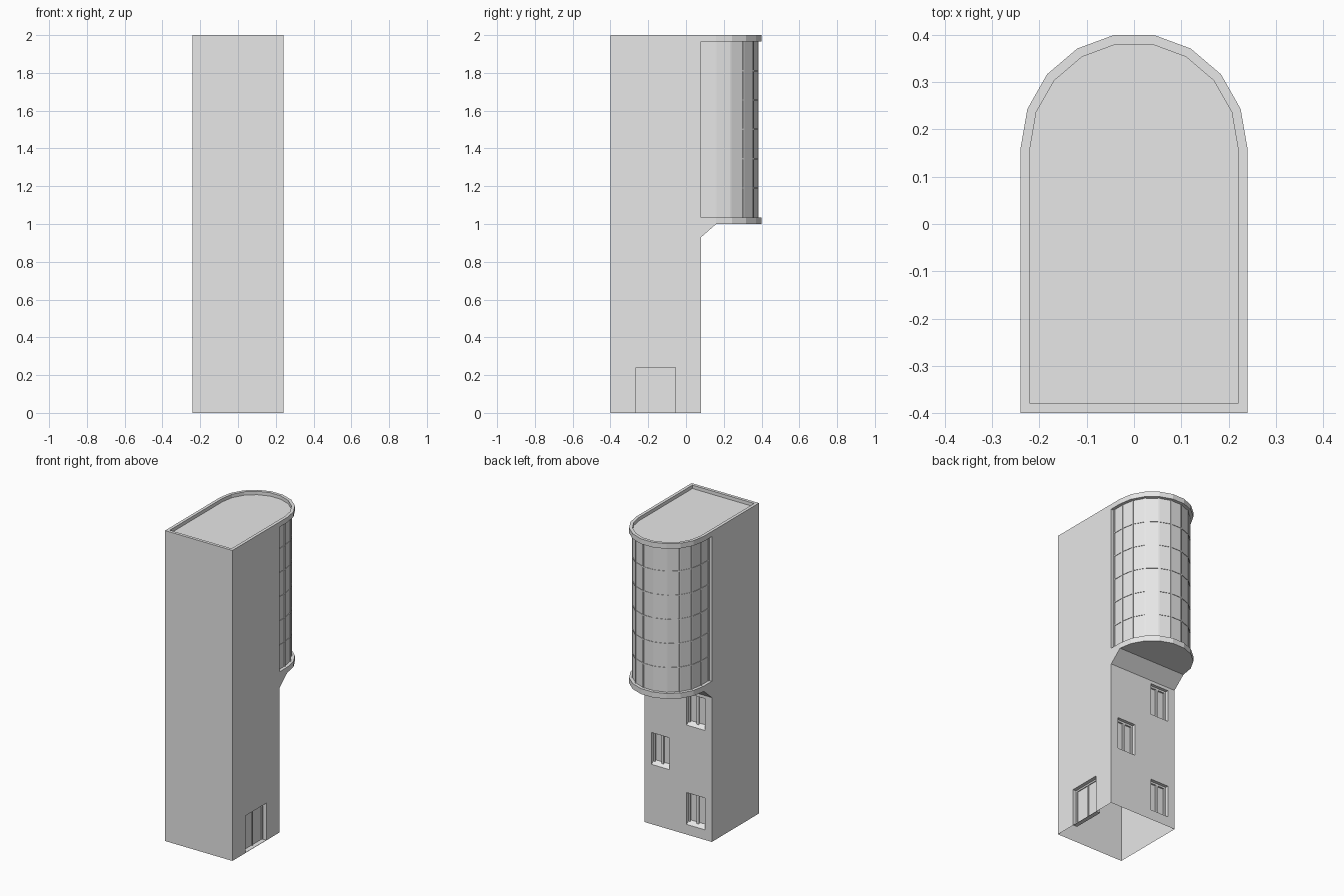
import bpy, bmesh, math
from mathutils import Matrix, Vector

if "Cube" in bpy.data.objects:
    bpy.data.objects.remove(bpy.data.objects["Cube"])

grey = bpy.data.materials.new("plain_grey")
grey.use_nodes = True
grey.diffuse_color = (0.8, 0.8, 0.8, 1)
grey.node_tree.nodes["Principled BSDF"].inputs["Base Color"].default_value = (0.8, 0.8, 0.8, 1)


def add_object(name, bm):
    bmesh.ops.recalc_face_normals(bm, faces=bm.faces)
    mesh = bpy.data.meshes.new(name)
    bm.to_mesh(mesh)
    bm.free()
    mesh.materials.append(grey)
    obj = bpy.data.objects.new(name, mesh)
    bpy.context.scene.collection.objects.link(obj)
    return obj


def prism(name, points, start, vector):
    """Extrude a flat outline, given as 3D points, along a vector."""
    bm = bmesh.new()
    face = bm.faces.new([bm.verts.new(Vector(p) + Vector(start)) for p in points])
    moved = bmesh.ops.extrude_face_region(bm, geom=[face])["geom"]
    bmesh.ops.translate(bm, vec=vector, verts=[v for v in moved if isinstance(v, bmesh.types.BMVert)])
    return add_object(name, bm)


def add_box(bm, lo, hi):
    lo, hi = Vector(lo), Vector(hi)
    size = hi - lo
    bmesh.ops.create_cube(bm, size=1, matrix=Matrix.Translation((lo + hi) / 2) @ Matrix.Diagonal((*size, 1)))


def box(name, lo, hi):
    bm = bmesh.new()
    add_box(bm, lo, hi)
    return add_object(name, bm)


def round_outline(r, y_start):
    """Straight sides from y_start, closed by a nine-sided half round."""
    arc = [math.radians(20 * i) for i in range(10)]
    top = math.sin(math.radians(80))
    pts = [(r * math.cos(a), 0.16 + r * math.sin(a) / top, 0) for a in arc]
    return [(r, y_start, 0)] + pts + [(-r, y_start, 0)]


WALL_Y = 0.08
BAY_LOW, BAY_HIGH = 1.035, 1.967
WINDOWS = [(-0.125, 0.06), (0.125, 0.38), (-0.125, 0.70)]
WIN_W, WIN_H, DEPTH = 0.13, 0.21, 0.03
DOOR_Y, DOOR_W, DOOR_H = -0.16, 0.21, 0.24

# Tower, carved from a single round-backed block
tower = prism("tower", round_outline(0.24, -0.4), (0, 0, 0), (0, 0, 2))
overhang = [(0, WALL_Y, -0.1), (0, WALL_Y, 0.93), (0, 0.16, 1), (0, 0.6, 1), (0, 0.6, -0.1)]
cutters = [
    prism("overhang_cutter", overhang, (-0.4, 0, 0), (0.8, 0, 0)),
    prism("roof_cutter", round_outline(0.22, -0.38), (0, 0, 1.978), (0, 0, 0.1)),
    prism("bay_cutter", round_outline(0.3, WALL_Y) + round_outline(0.22, WALL_Y)[::-1],
          (0, 0, BAY_LOW), (0, 0, BAY_HIGH - BAY_LOW)),
    box("door_cutter", (0.24 - DEPTH, DOOR_Y - DOOR_W / 2, 0.002), (0.3, DOOR_Y + DOOR_W / 2, DOOR_H)),
]
for x, z in WINDOWS:
    cutters.append(box("window_cutter", (x - WIN_W / 2, WALL_Y - DEPTH, z), (x + WIN_W / 2, 0.2, z + WIN_H)))
for cutter in cutters:
    cutter.hide_render = True
    cut = tower.modifiers.new("cut", "BOOLEAN")
    cut.operation = "DIFFERENCE"
    cut.solver = "EXACT"
    cut.object = cutter

# Bake the cuts, then open the underside
bpy.context.view_layer.update()
baked = bpy.data.meshes.new_from_object(tower.evaluated_get(bpy.context.evaluated_depsgraph_get()))
tower.modifiers.clear()
tower.data = baked
for cutter in cutters:
    bpy.data.objects.remove(cutter)
bm = bmesh.new()
bm.from_mesh(baked)
floor = [f for f in bm.faces if max(v.co.z for v in f.verts) < 0.001]
bmesh.ops.delete(bm, geom=floor, context="FACES")
bm.to_mesh(baked)
bm.free()

# Glazing bars over the curved bay
path = [Vector(p) for p in round_outline(0.22, WALL_Y + 0.005)]
bm = bmesh.new()


def add_bar(centre, angle, size):
    matrix = Matrix.Translation(centre) @ Matrix.Rotation(angle, 4, "Z") @ Matrix.Diagonal((*size, 1))
    bmesh.ops.create_cube(bm, size=1, matrix=matrix)


mid = (BAY_LOW + BAY_HIGH) / 2
height = BAY_HIGH - BAY_LOW
for i, p in enumerate(path):
    before, after = path[max(i - 1, 0)], path[min(i + 1, len(path) - 1)]
    along = (after - p).normalized() + (p - before).normalized()
    add_bar((p.x, p.y, mid), math.atan2(along.y, along.x), (0.008, 0.008, height))
for p, q in zip(path, path[1:]):
    along = q - p
    for row in range(1, 6):
        centre = (p + q) / 2 + Vector((0, 0, BAY_LOW + height * row / 6))
        add_bar(centre, math.atan2(along.y, along.x), (along.length, 0.006, 0.007))
add_object("bay_glazing_bars", bm)

# Window frames with a centre bar and a sloping sill
back = WALL_Y - DEPTH
for n, (x, z) in enumerate(WINDOWS, 1):
    bm = bmesh.new()
    half = WIN_W / 2
    for lo, hi in ((-half, -half + 0.012), (-0.008, 0.008), (half - 0.012, half)):
        add_box(bm, (x + lo, back, z), (x + hi, back + 0.01, z + WIN_H))
    add_box(bm, (x - half, back, z + WIN_H - 0.012), (x + half, back + 0.01, z + WIN_H))
    add_object(f"window_frame_{n}", bm)
    wedge = [(0, back, 0), (0, WALL_Y, 0), (0, WALL_Y, 0.005), (0, back, 0.025)]
    prism(f"window_sill_{n}", wedge, (x - half, 0, z), (WIN_W, 0, 0))

# Double door: frame and meeting bar
bm = bmesh.new()
inner = 0.24 - DEPTH
half = DOOR_W / 2
for lo, hi in ((-half, -half + 0.01), (-0.004, 0.004), (half - 0.01, half)):
    add_box(bm, (inner, DOOR_Y + lo, 0.002), (inner + 0.006, DOOR_Y + hi, DOOR_H))
add_box(bm, (inner, DOOR_Y - half, DOOR_H - 0.01), (inner + 0.006, DOOR_Y + half, DOOR_H))
add_object("door_frame", bm)
